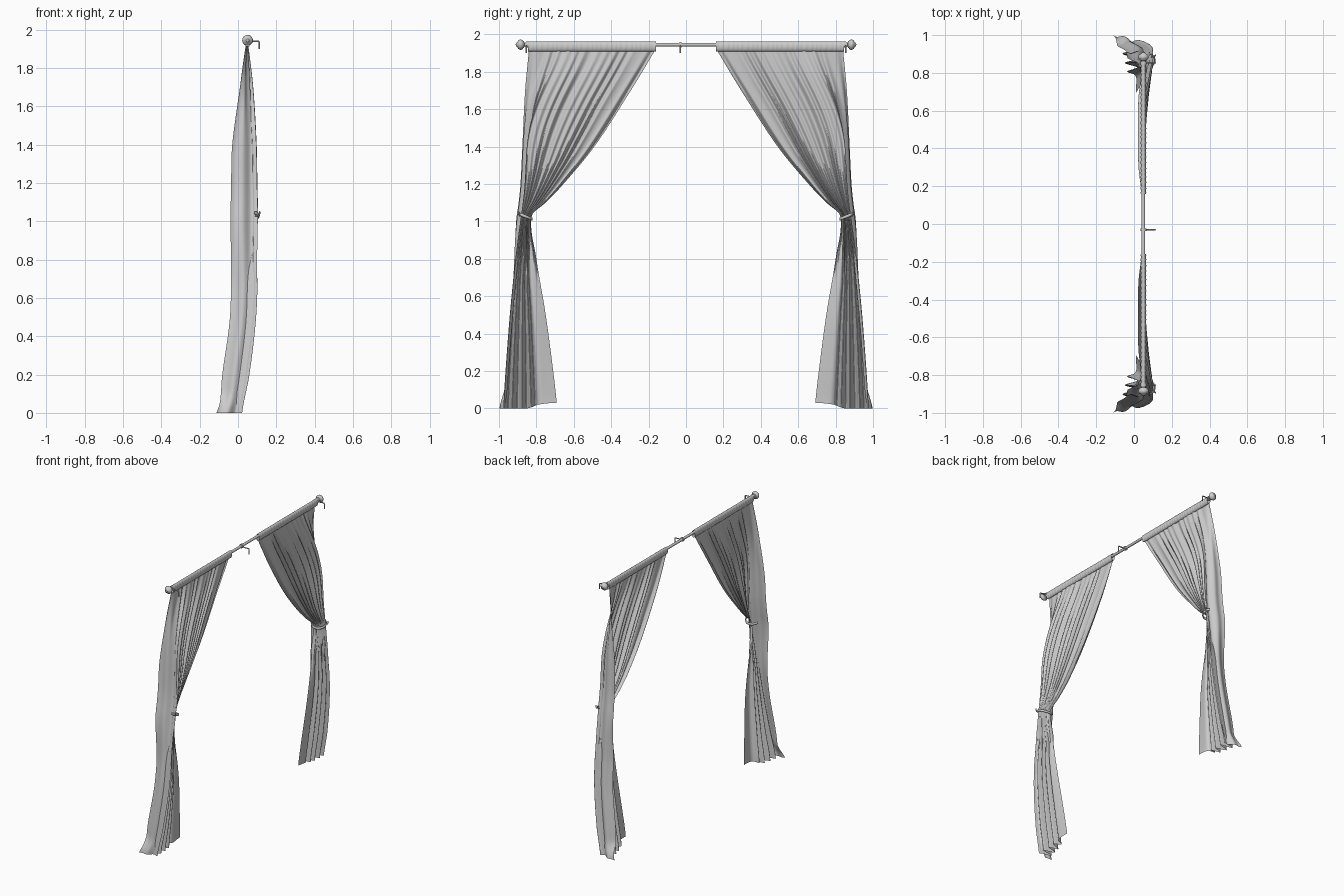
import bpy, bmesh, math

cube = bpy.data.objects.get("Cube")
if cube:
    bpy.data.objects.remove(cube)

mat = bpy.data.materials.new("pale grey")
mat.use_nodes = True
GREY = (0.6, 0.6, 0.6, 1)
mat.diffuse_color = GREY
mat.node_tree.nodes["Principled BSDF"].inputs["Base Color"].default_value = GREY

ROD_X, ROD_Z = 0.05, 1.945


def finish(bm, name, angle):
    bmesh.ops.recalc_face_normals(bm, faces=bm.faces)
    me = bpy.data.meshes.new(name)
    bm.to_mesh(me)
    bm.free()
    ob = bpy.data.objects.new(name, me)
    bpy.context.collection.objects.link(ob)
    me.materials.append(mat)
    bpy.ops.object.select_all(action='DESELECT')
    ob.select_set(True)
    bpy.context.view_layer.objects.active = ob
    bpy.ops.object.shade_smooth_by_angle(angle=math.radians(angle))


def grid(name, rows, cols, point, closed=False, angle=80):
    """Surface from a function of two 0..1 parameters."""
    bm = bmesh.new()
    n = cols if closed else cols + 1
    vs = [[bm.verts.new(point(i / cols, j / rows)) for i in range(n)]
          for j in range(rows + 1)]
    for j in range(rows):
        for i in range(cols):
            k = (i + 1) % n
            bm.faces.new((vs[j][i], vs[j][k], vs[j + 1][k], vs[j + 1][i]))
    finish(bm, name, angle)


def lathe(name, profile, side=1, steps=20):
    """Turn (y, radius) points around the rod axis."""
    def point(u, v):
        y, r = profile[round(v * (len(profile) - 1))]
        a = u * math.tau
        return (ROD_X + r * math.cos(a), side * y, ROD_Z + r * math.sin(a))
    grid(name, len(profile) - 1, steps, point, closed=True, angle=40)


def wire(name, points, radius):
    cu = bpy.data.curves.new(name, 'CURVE')
    cu.dimensions = '3D'
    cu.bevel_depth = radius
    cu.bevel_resolution = 2
    cu.use_fill_caps = True
    sp = cu.splines.new('POLY')
    sp.points.add(len(points) - 1)
    for p, co in zip(sp.points, points):
        p.co = (*co, 1)
    ob = bpy.data.objects.new(name, cu)
    bpy.context.collection.objects.link(ob)
    cu.materials.append(mat)


def lerp(a, b, t):
    return a + (b - a) * t


def ease(t):
    t = min(max(t, 0), 1)
    return t * t * (3 - 2 * t)


# Drape outline: height, inner y, outer y, inner x, rear x, front x, fold depth
KEYS = [
    (1.915, .165, .84, .047, .043, .055, .010),
    (1.70, .295, .86, .04, .012, .082, .022),
    (1.40, .49, .875, .04, -.03, .101, .026),
    (1.20, .655, .885, .04, -.036, .105, .024),
    (1.10, .75, .895, .045, -.038, .107, .018),
    (1.03, .825, .905, .05, -.04, .107, .014),
    (.80, .80, .935, .045, -.037, .105, .045),
    (.50, .75, .965, .04, -.042, .095, .07),
    (.20, .71, .988, .02, -.082, .06, .085),
    (.05, .693, .997, .01, -.095, .03, .09),
    (.0, .69, .998, .01, -.113, .022, .09),
]


def outline(z):
    """Catmull-Rom interpolation of the drape outline."""
    i = 0
    while i < len(KEYS) - 2 and z < KEYS[i + 1][0]:
        i += 1
    a, b = KEYS[i], KEYS[i + 1]
    p, q = KEYS[max(i - 1, 0)], KEYS[min(i + 2, len(KEYS) - 1)]
    t = (z - a[0]) / (b[0] - a[0])
    out = []
    for c in range(1, 7):
        m0 = (b[c] - p[c]) / (b[0] - p[0]) * (b[0] - a[0])
        m1 = (q[c] - a[c]) / (q[0] - a[0]) * (b[0] - a[0])
        t2, t3 = t * t, t * t * t
        out.append((2 * t3 - 3 * t2 + 1) * a[c] + (t3 - 2 * t2 + t) * m0
                   + (3 * t2 - 2 * t3) * b[c] + (t3 - t2) * m1)
    return out


CORNER, TIE = 0.74, 1.03


def drape(side):
    def point(u, v):
        z = lerp(KEYS[0][0], 0.0, v)
        z = max(z, 0.03 * (1 - ease(u / .35)) * ease(v * 4 - 3))
        yin, yout, xin, xl, xr, amp = outline(z)
        wrap = ease((1.95 - z) / .6)
        low = ease((TIE - z) / .4)
        ycorner = lerp(lerp(yin, yout, CORNER), yout - .025, wrap)
        f, g = min(u / CORNER, 1), max((u - CORNER) / (1 - CORNER), 0)
        # the loose inner edge opens into a flat flap below the tie
        f2 = lerp(f, min(f / .18, 1) * .36 + max((f - .18) / .82, 0) * .64, low)
        if g == 0:
            y, x = lerp(yin, ycorner, f2), lerp(xin, xr, f ** .8)
        else:
            bend = lerp(g, math.sin(g * math.pi / 2), wrap)
            y, x = lerp(ycorner, yout, bend), lerp(xr, xl, g ** 1.3)
        # pleats: many near the rod, blending to fewer, deeper ones lower down
        wander = .5 * math.sin(u * 17 + 1) + .25 * math.sin(u * 31)
        many = .5 - .5 * math.cos(math.tau * 13 * u + wander * 2)
        few = .5 - .5 * math.cos(math.tau * 4.5 * (f - .12) + wander * .5)
        many *= .65 + .35 * math.sin(u * 23 + 2)
        few *= ease((f - .1) / .15) * lerp(.4, 1.1, f)
        x -= amp * lerp(many, few, low) * (1 - wrap * ease(g * 3))
        # side return: soft crease, rear edge spreading out at the floor
        y -= .012 * wrap * math.sin(g * math.pi) * (1 - math.cos(g * math.tau * 1.5))
        y -= .05 * g * g * low * ease(z / .12)
        return (x, side * y, z)
    return point


# Gathered sleeve over the rod
def sleeve(side):
    def point(u, v):
        a = u * math.tau
        y = lerp(.16, .845, v)
        ruffle = 1 + .08 * math.sin(v * math.tau * 26 + math.sin(v * 40))
        return (ROD_X + .014 * ruffle * math.cos(a), side * y,
                ROD_Z - .010 + .027 * math.sin(a))
    return point


# Band pulling the inner side of the gathered cloth towards its hook
def band(side):
    def point(u, v):
        a, b = lerp(.6, 4.4, u), v * math.tau
        y = .866 + (.042 + .004 * math.cos(b)) * math.cos(a)
        return (.058 + (.052 + .004 * math.cos(b)) * math.sin(a), side * y,
                TIE + .4 * (y - .866) + .009 * math.sin(b))
    return point


FINIAL = [(.845, .0), (.845, .016), (.855, .016), (.858, .010), (.864, .010),
          (.866, .018), (.870, .019), (.874, .024), (.882, .028), (.890, .027),
          (.897, .022), (.902, .012), (.909, .008), (.911, .0)]


def bracket(name, y):
    wire(name + "_arm", [(ROD_X, y, ROD_Z - .005), (.108, y, ROD_Z - .005),
                         (.112, y, ROD_Z - .01), (.112, y, 1.90)], .004)
    lathe(name + "_collar", [(y - .006, .008), (y - .006, .015),
                             (y + .006, .015), (y + .006, .008)])


lathe("curtain_rod", [(-.86, .0), (-.86, .0095), (.86, .0095), (.86, .0)])
bracket("middle_bracket", -.03)

for side, label in ((-1, "front"), (1, "back")):
    grid(label + "_drape", 90, 220, drape(side))
    grid(label + "_rod_sleeve", 156, 16, sleeve(side), closed=True)
    grid(label + "_tie_band", 10, 40, band(side))
    lathe(label + "_finial", FINIAL, side)
    bracket(label + "_bracket", side * .853)
    wire(label + "_tie_hook", [(.09, side * .885, TIE), (.112, side * .89, TIE),
                               (.114, side * .893, TIE + .022)], .004)
